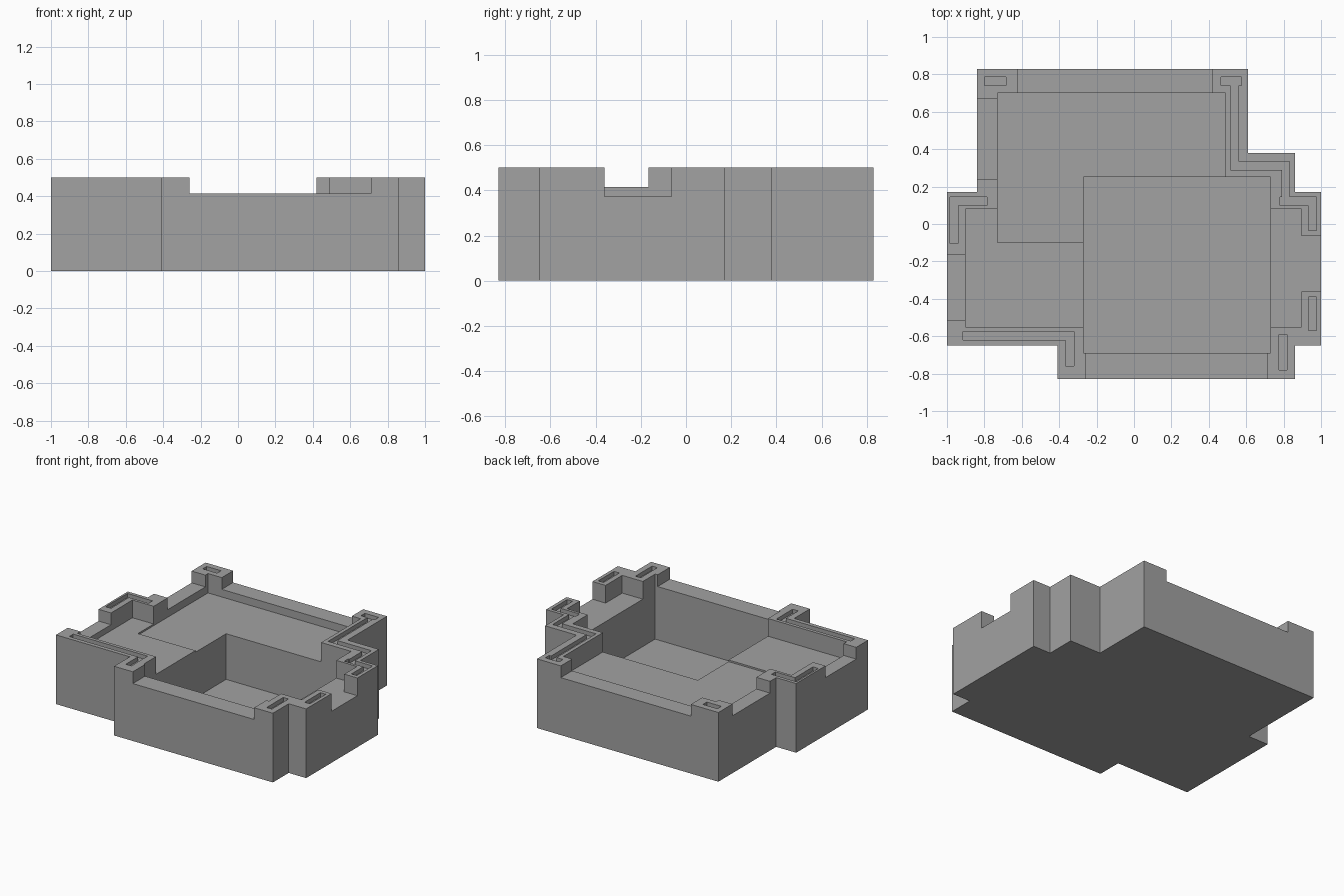
import bpy, bmesh

stone = bpy.data.materials.new("stone grey")
stone.diffuse_color = (0.36, 0.36, 0.36, 1)


def prism(name, pts, z0, z1):
    """Extrude a flat outline from z0 to z1."""
    bm = bmesh.new()
    base = bm.faces.new([bm.verts.new((x, y, z0)) for x, y in pts])
    ext = bmesh.ops.extrude_face_region(bm, geom=[base])
    top = [v for v in ext["geom"] if isinstance(v, bmesh.types.BMVert)]
    bmesh.ops.translate(bm, vec=(0, 0, z1 - z0), verts=top)
    bmesh.ops.recalc_face_normals(bm, faces=bm.faces)
    me = bpy.data.meshes.new(name)
    bm.to_mesh(me)
    bm.free()
    me.materials.append(stone)
    ob = bpy.data.objects.new(name, me)
    bpy.context.collection.objects.link(ob)
    return ob


def rect(x0, x1, y0, y1):
    return [(x0, y0), (x1, y0), (x1, y1), (x0, y1)]


H = 0.5        # rim height
TOP = 0.7      # top of every cutter
LIP = 0.415    # sill height of the lowered wall parts

# Stepped outer block
body = prism("room_tile", [
    (-0.84, 0.83), (-0.84, 0.17), (-1, 0.17), (-1, -0.65), (-0.41, -0.65),
    (-0.41, -0.83), (0.86, -0.83), (0.86, -0.65), (1, -0.65), (1, 0.17),
    (0.86, 0.17), (0.86, 0.38), (0.61, 0.38), (0.61, 0.83)], 0, H)

cuts = [
    # Deep pit, raised back room, side wings with flush right doorway
    (rect(-0.27, 0.73, -0.69, 0.25), 0.03),
    (rect(-0.73, 0.49, -0.10, 0.70), 0.36),
    ([(-0.90, -0.55), (0.895, -0.55), (0.895, -0.36), (1.1, -0.36),
      (1.1, -0.065), (0.895, -0.065), (0.895, 0.08), (-0.90, 0.08)], 0.372),
    # Lowered sills: front, back, left, upper left
    (rect(-0.26, 0.71, -0.9, -0.66), LIP),
    (rect(-0.62, 0.42, 0.66, 0.9), LIP),
    (rect(-1.1, -0.86, -0.515, -0.165), LIP),
    (rect(-0.9, -0.70, 0.24, 0.67), LIP),
]

# Shallow slots along the rim
SLOT = H - 0.03
slots = [
    rect(-0.80, -0.685, 0.74, 0.785),
    rect(0.932, 0.975, -0.57, -0.39),
    rect(0.775, 0.817, -0.78, -0.59),
    [(-0.985, 0.145), (-0.985, -0.105), (-0.942, -0.105), (-0.942, 0.10),
     (-0.785, 0.10), (-0.785, 0.145)],
    [(-0.915, -0.575), (-0.915, -0.62), (-0.365, -0.62), (-0.365, -0.76),
     (-0.32, -0.76), (-0.32, -0.575)],
    [(0.465, 0.785), (0.465, 0.74), (0.517, 0.74), (0.517, 0.29), (0.79, 0.29),
     (0.79, 0.145), (0.78, 0.145), (0.78, 0.10), (0.932, 0.10),
     (0.932, -0.035), (0.975, -0.035), (0.975, 0.145), (0.832, 0.145),
     (0.832, 0.335), (0.56, 0.335), (0.56, 0.74), (0.575, 0.74),
     (0.575, 0.785)],
]
cuts += [(s, SLOT) for s in slots]

# Carve every recess out of the block
bpy.context.view_layer.objects.active = body
for pts, floor in cuts:
    cutter = prism("cutter", pts, floor, TOP)
    cutter.hide_render = True
    mod = body.modifiers.new("carve", "BOOLEAN")
    mod.operation, mod.solver, mod.object = "DIFFERENCE", "EXACT", cutter
    bpy.ops.object.modifier_apply(modifier=mod.name)
    bpy.data.objects.remove(cutter)
